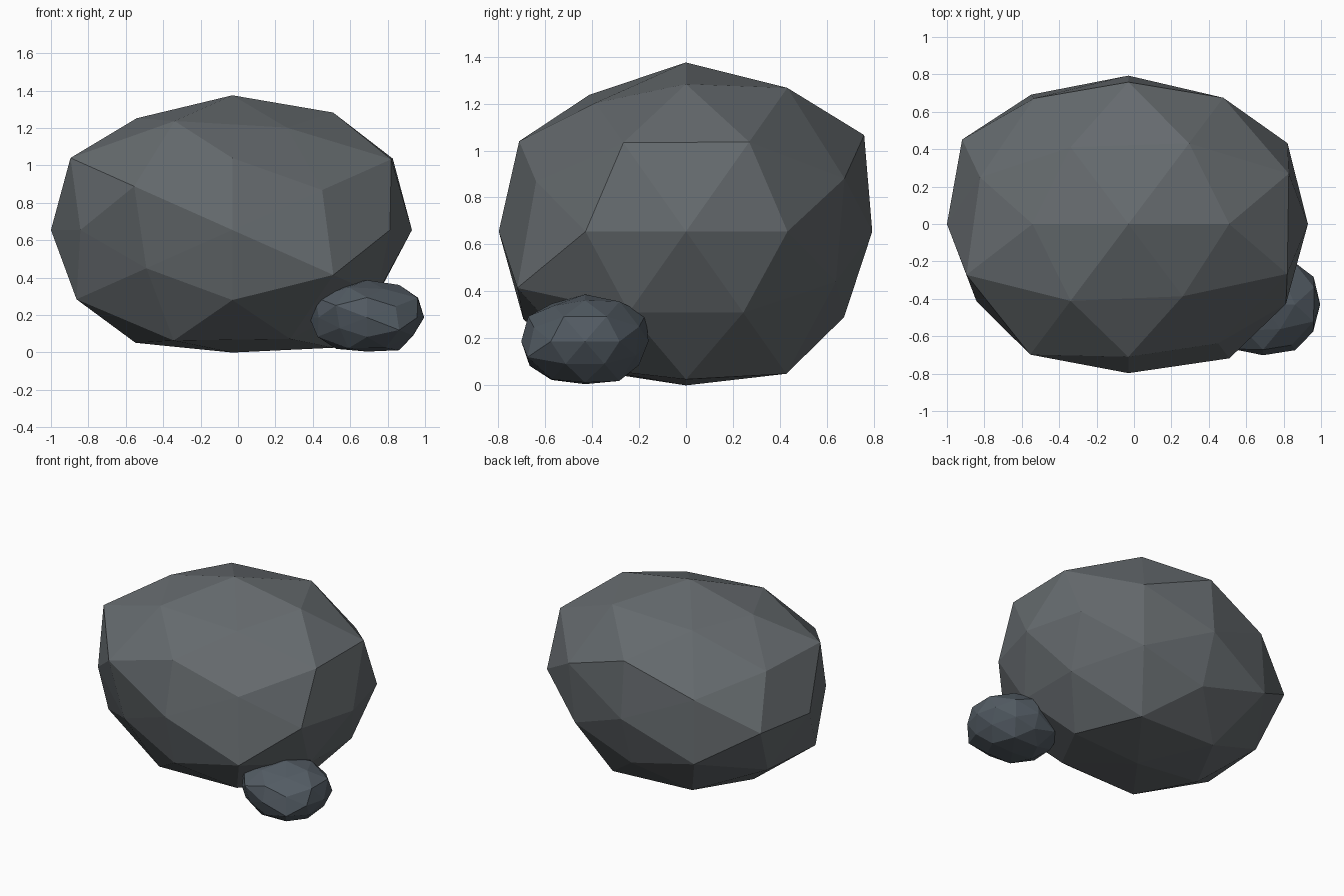
import bpy, bmesh
from mathutils import Vector

if "Cube" in bpy.data.objects:
    bpy.data.objects.remove(bpy.data.objects["Cube"])

# Directions of a once-subdivided icosahedron, each family with its radial bumps
# (signs run - then +, x slowest, z fastest)
A, B = 0.5257, 0.8507
P, Q, R = 0.309, 0.5, 0.809
FAMILIES = [
    ((1, 0, 0), [0.97, 0.96]),
    ((0, 1, 0), [0.97, 0.965]),
    ((0, 0, 1), [0.91, 1.0]),
    ((A, 0, B), [0.985, 0.975, 1.028, 1.025]),
    ((0, B, A), [0.99, 1.016, 0.963, 1.085]),
    ((B, A, 0), [0.955, 1.045, 0.99, 1.0]),
    ((Q, R, P), [0.92, 1.05, 1.04, 1.01, 1.08, 0.96, 0.96, 1.015]),
    ((P, Q, R), [1.015, 1.0, 1.0, 1.0, 1.0, 0.94, 1.04, 1.05]),
    ((R, P, Q), [1.03, 1.07, 1.0, 0.98, 0.955, 1.05, 0.96, 1.06]),
]


def signed(v):
    return [-v, v] if v else [0]


def rock(name, centre, size, colour):
    bm = bmesh.new()
    bumps = []
    for (x, y, z), factors in FAMILIES:
        dirs = [(i, j, k) for i in signed(x) for j in signed(y) for k in signed(z)]
        for d, f in zip(dirs, factors):
            n = Vector(d).normalized()
            bm.verts.new(n)
            bumps.append((n, f))
    # Facet the unit ball first, then push each corner in or out
    bmesh.ops.convex_hull(bm, input=bm.verts[:])
    for v in bm.verts:
        f = min(bumps, key=lambda b: (b[0] - v.co).length_squared)[1]
        v.co = Vector(c + s * n * f for c, s, n in zip(centre, size, v.co))
    bmesh.ops.recalc_face_normals(bm, faces=bm.faces[:])
    mesh = bpy.data.meshes.new(name)
    bm.to_mesh(mesh)
    bm.free()
    mat = bpy.data.materials.new(name + "_stone")
    mat.diffuse_color = (*colour, 1)
    mat.use_nodes = True
    mat.node_tree.nodes["Principled BSDF"].inputs["Base Color"].default_value = mat.diffuse_color
    mesh.materials.append(mat)
    obj = bpy.data.objects.new(name, mesh)
    bpy.context.collection.objects.link(obj)
    return obj


# Main boulder and the small stone at its front right foot
rock("boulder", (-0.03, 0, 0.655), (1.0, 0.822, 0.72), (0.13, 0.145, 0.155))
rock("small_stone", (0.69, -0.43, 0.187), (0.318, 0.28, 0.2), (0.085, 0.105, 0.125))
